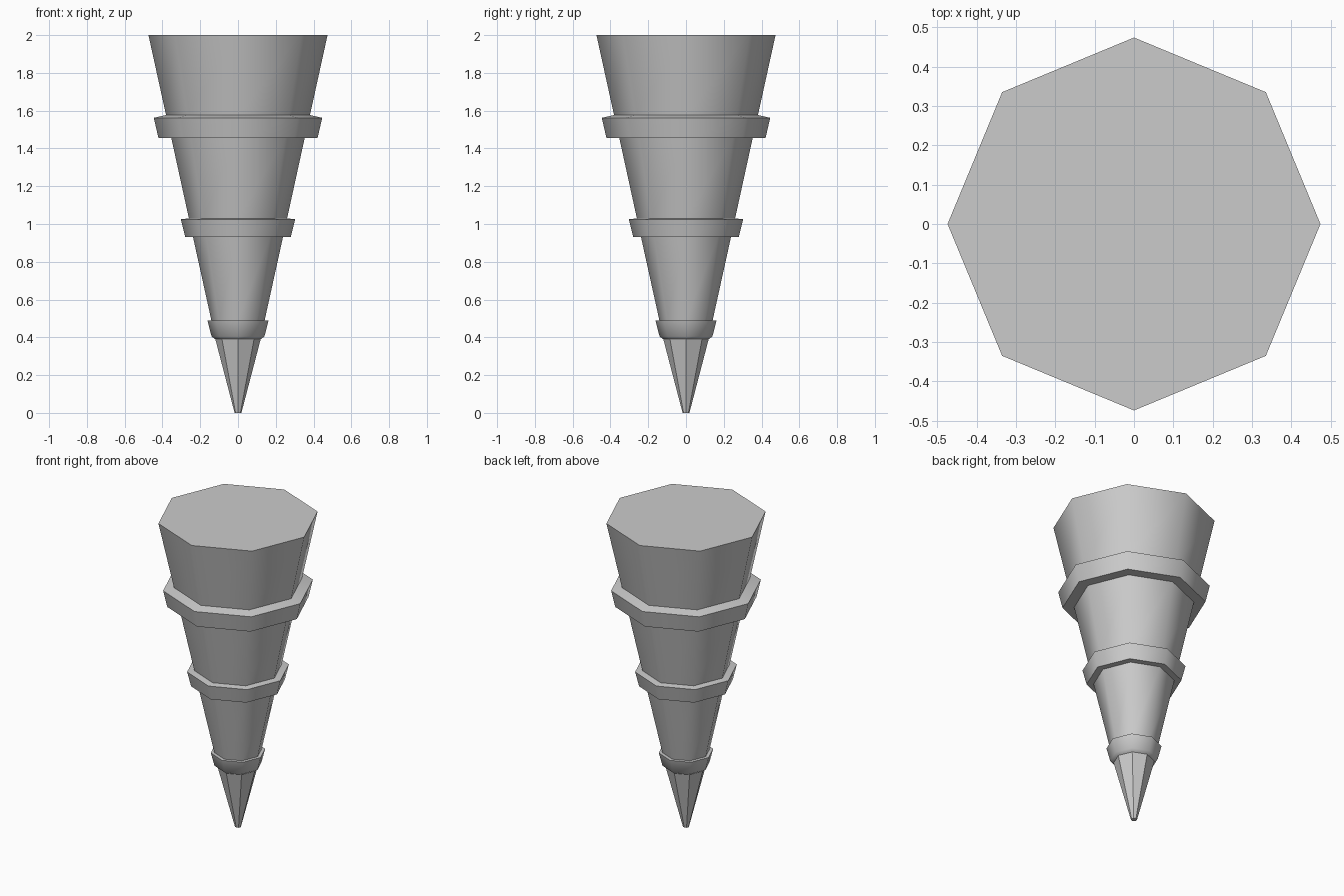
import bpy, bmesh
from math import cos, sin, radians, pi

if "Cube" in bpy.data.objects:
    bpy.data.objects.remove(bpy.data.objects["Cube"])

SIDES = 8


def lathe(name, profile, smooth, cap_bottom=False, cap_top=False):
    """Sweep an (r, z) profile, listed bottom to top, into an eight-sided solid."""
    bm = bmesh.new()
    loops = [[bm.verts.new((r * cos(2 * pi * i / SIDES), r * sin(2 * pi * i / SIDES), z))
              for i in range(SIDES)] for r, z in profile]
    for a, b in zip(loops, loops[1:]):
        for i in range(SIDES):
            j = (i + 1) % SIDES
            bm.faces.new((a[i], a[j], b[j], b[i]))
    if cap_bottom:
        bm.faces.new(loops[0][::-1])
    if cap_top:
        bm.faces.new(loops[-1])
    mesh = bpy.data.meshes.new(name)
    bm.to_mesh(mesh)
    bm.free()
    obj = bpy.data.objects.new(name, mesh)
    bpy.context.collection.objects.link(obj)
    if smooth:
        bpy.ops.object.select_all(action='DESELECT')
        obj.select_set(True)
        bpy.context.view_layer.objects.active = obj
        bpy.ops.object.shade_smooth_by_angle(angle=radians(48))
    return obj


# Faceted point
lathe("spike_tip", [(0.018, 0), (0.12, 0.39)], smooth=False, cap_bottom=True)

# Tapered shaft with three flared collars
lathe("collared_shaft", [
    (0.12, 0.39), (0.14, 0.405), (0.162, 0.49), (0.141, 0.49),   # lower collar
    (0.238, 0.93), (0.279, 0.93), (0.303, 1.025), (0.26, 1.03),  # middle collar
    (0.353, 1.455), (0.421, 1.455), (0.446, 1.562), (0.381, 1.577),  # upper collar
    (0.474, 2.0),
], smooth=True, cap_top=True)
